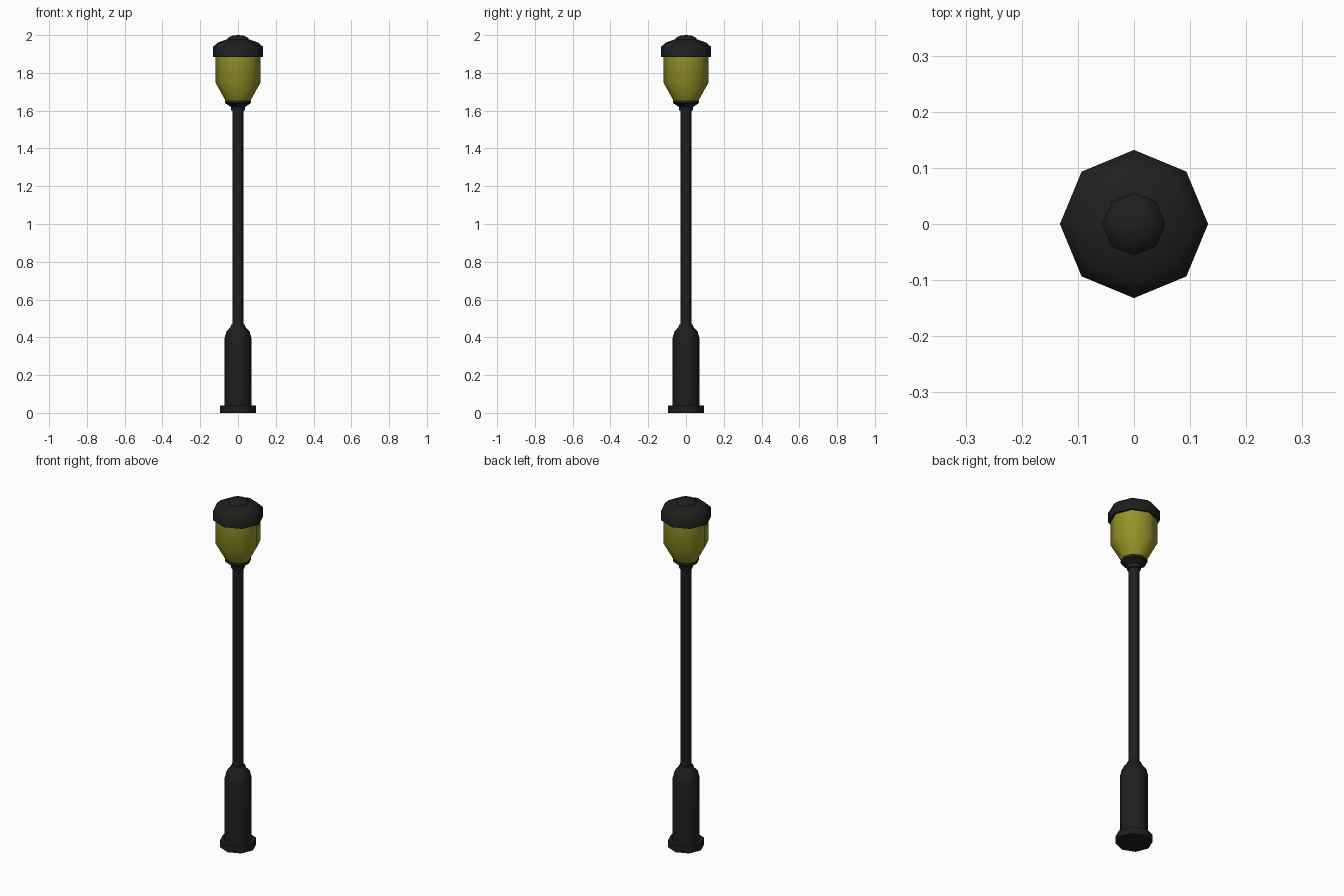
import bpy, bmesh, math

if "Cube" in bpy.data.objects:
    bpy.data.objects.remove(bpy.data.objects["Cube"])

SIDES = 8


def material(name, rgb):
    m = bpy.data.materials.new(name)
    m.diffuse_color = (*rgb, 1)
    m.use_nodes = True
    m.node_tree.nodes["Principled BSDF"].inputs["Base Color"].default_value = m.diffuse_color
    return m


def lathe(name, profile, mat, smooth=40):
    """Spin a (radius, height) profile into an eight-sided part; radius 0 makes a tip."""
    bm = bmesh.new()
    rings = []
    for r, z in profile:
        n = SIDES if r > 0 else 1
        rings.append([bm.verts.new((r * math.cos(math.tau * i / SIDES),
                                    r * math.sin(math.tau * i / SIDES), z))
                      for i in range(n)])
    for a, b in zip(rings, rings[1:]):
        for i in range(SIDES):
            j = (i + 1) % SIDES
            quad = [a[i % len(a)], a[j % len(a)], b[j % len(b)], b[i % len(b)]]
            bm.faces.new(list(dict.fromkeys(quad)))
    bmesh.ops.recalc_face_normals(bm, faces=bm.faces)
    mesh = bpy.data.meshes.new(name)
    bm.to_mesh(mesh)
    bm.free()
    mesh.materials.append(mat)
    ob = bpy.data.objects.new(name, mesh)
    bpy.context.collection.objects.link(ob)
    bpy.ops.object.select_all(action='DESELECT')
    ob.select_set(True)
    bpy.context.view_layer.objects.active = ob
    bpy.ops.object.shade_smooth_by_angle(angle=math.radians(smooth + 6))
    return ob


iron = material("black_iron", (0.012, 0.014, 0.012))
glass = material("yellow_glass", (0.30, 0.29, 0.02))

# Foot plate and pedestal
lathe("foot", [(0, 0), (0.095, 0), (0.095, 0.04), (0, 0.04)], iron)
lathe("pedestal", [(0, 0.03), (0.071, 0.03), (0.071, 0.395), (0.062, 0.43),
                   (0.042, 0.45), (0.036, 0.468), (0, 0.47)], iron)

# Pole
lathe("pole", [(0, 0.45), (0.029, 0.45), (0.029, 1.62), (0, 1.62)], iron)

# Collar under the lantern
lathe("collar", [(0, 1.60), (0.036, 1.60), (0.038, 1.62), (0.068, 1.64),
                 (0.068, 1.655), (0, 1.655)], iron)

# Tapered lantern glass
lathe("lantern_glass", [(0, 1.65), (0.064, 1.65), (0.12, 1.75),
                        (0.12, 1.89), (0, 1.89)], glass)

# Cap with a low finial
lathe("cap", [(0, 1.883), (0.132, 1.883), (0.132, 1.938), (0.108, 1.96),
              (0.058, 1.978), (0, 1.98)], iron)
lathe("finial", [(0, 1.97), (0.058, 1.97), (0.054, 1.985), (0.03, 1.998), (0, 2.0)], iron)
